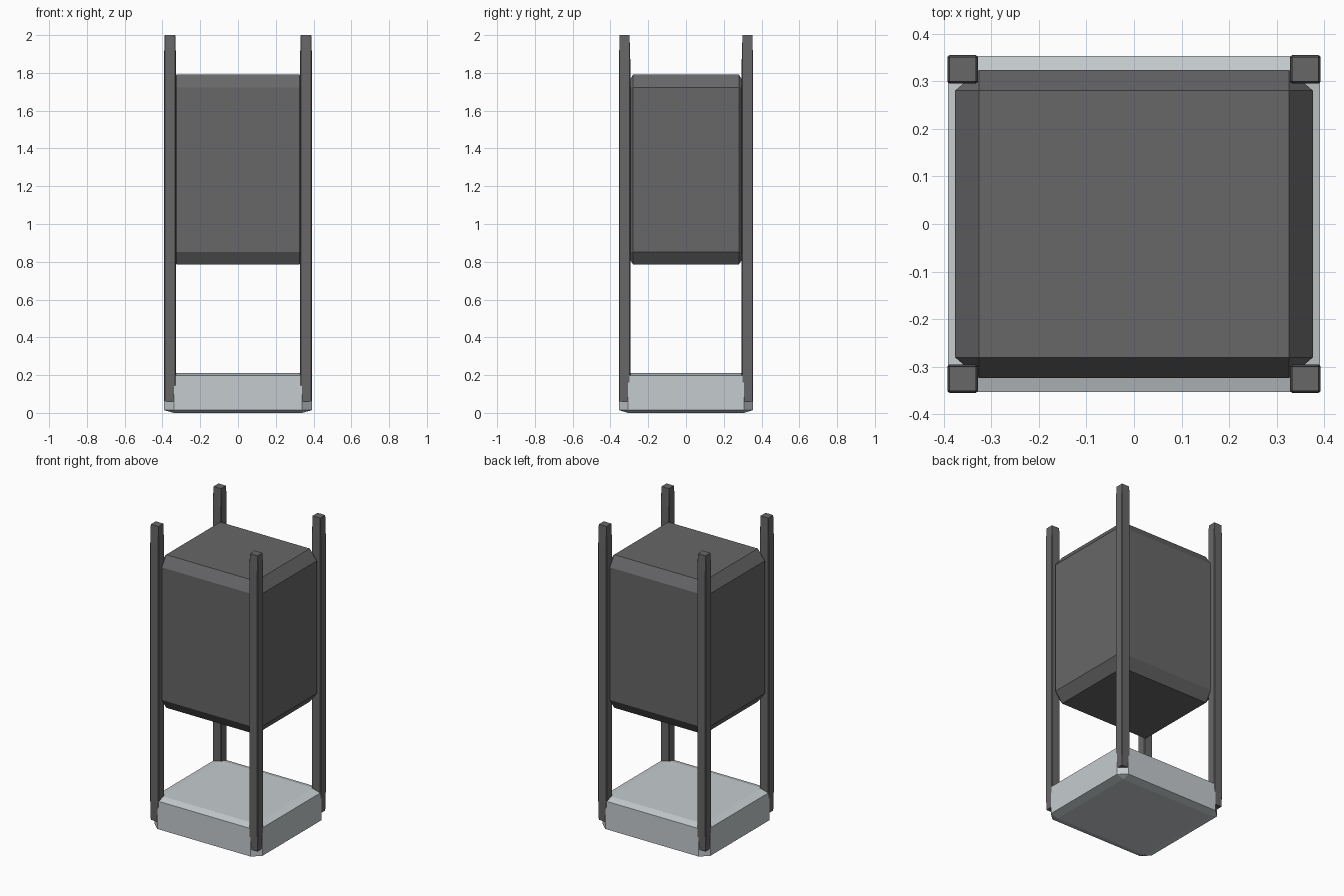
import bpy
import bmesh

cube = bpy.data.objects.get("Cube")
if cube:
    bpy.data.objects.remove(cube, do_unlink=True)


def make_material(name, colour):
    mat = bpy.data.materials.new(name)
    mat.use_nodes = True
    mat.diffuse_color = colour
    mat.node_tree.nodes["Principled BSDF"].inputs["Base Color"].default_value = colour
    return mat


def chamfered_box(name, centre, size, mat, chamfer=0.067):
    """Box whose chamfer is a fixed fraction of each dimension."""
    bm = bmesh.new()
    bmesh.ops.create_cube(bm, size=1)
    bmesh.ops.bevel(bm, geom=bm.edges[:], offset=chamfer, segments=1,
                    profile=0.5, affect='EDGES')
    bmesh.ops.scale(bm, vec=size, verts=bm.verts)
    bmesh.ops.recalc_face_normals(bm, faces=bm.faces)
    mesh = bpy.data.meshes.new(name)
    bm.to_mesh(mesh)
    bm.free()
    mesh.materials.append(mat)
    obj = bpy.data.objects.new(name, mesh)
    obj.location = centre
    bpy.context.collection.objects.link(obj)
    return obj


dark_metal = make_material("dark grey metal", (0.135, 0.135, 0.14, 1))
concrete = make_material("light grey concrete", (0.56, 0.6, 0.62, 1))

# Base slab
chamfered_box("base_slab", (0, 0, 0.106), (0.782, 0.707, 0.212), concrete)

# Suspended body
chamfered_box("body", (0, 0, 1.288), (0.752, 0.647, 1.005), dark_metal)

# Four corner posts
for y, depth in ((-1, "front"), (1, "back")):
    for x, side in ((-1, "right"), (1, "left")):
        chamfered_box(f"{depth}_{side}_post", (x * 0.36, y * 0.325, 1.03),
                      (0.064, 0.06, 1.94), dark_metal)
